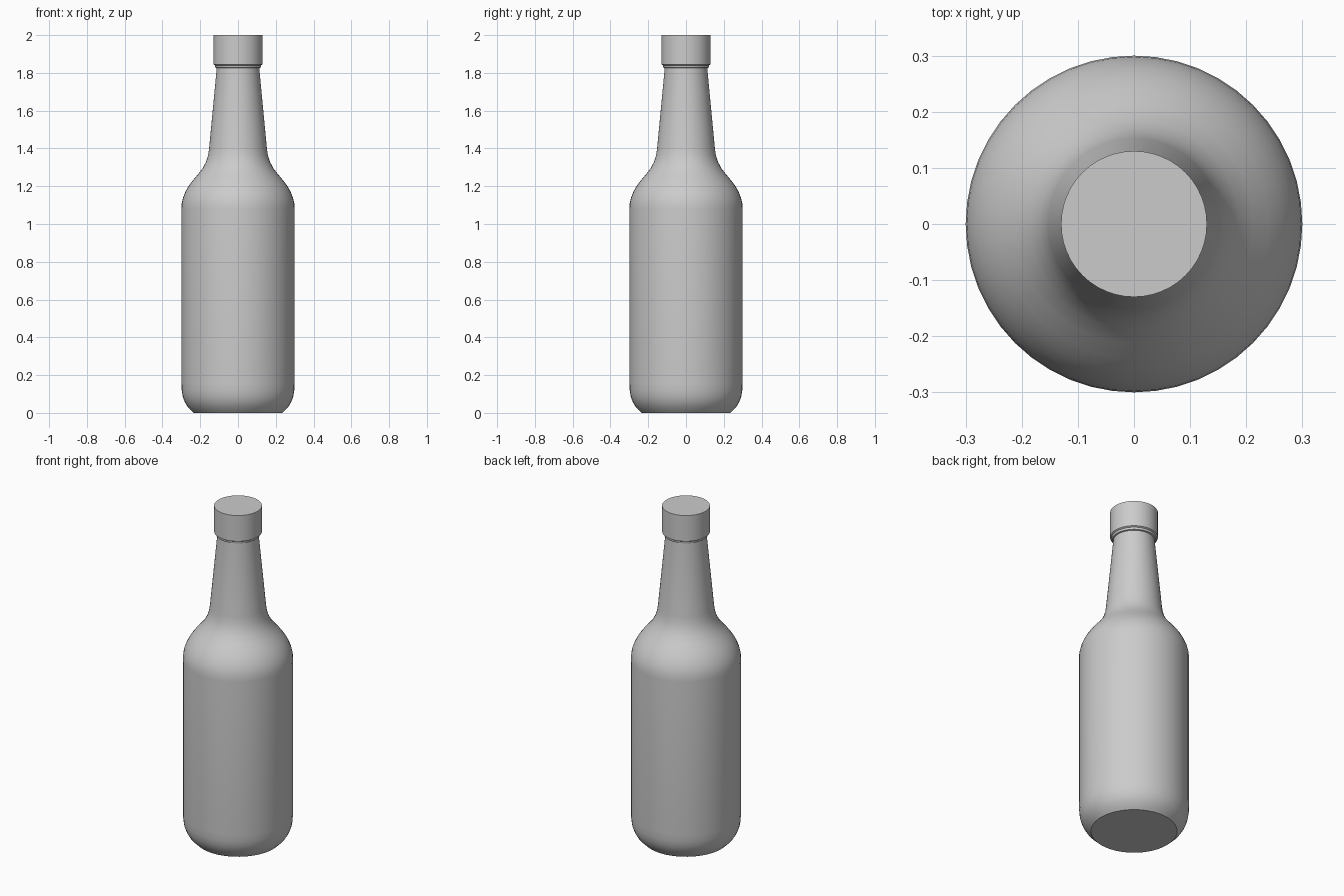
import bpy
import bmesh
import math

cube = bpy.data.objects.get("Cube")
if cube:
    bpy.data.objects.remove(cube, do_unlink=True)

SEGMENTS = 48

grey = bpy.data.materials.new("plain grey")
grey.use_nodes = True
colour = (0.6, 0.6, 0.6, 1)
grey.diffuse_color = colour
grey.node_tree.nodes["Principled BSDF"].inputs["Base Color"].default_value = colour


def lathe(name, profile):
    """Spin a (radius, height) profile about z and close both ends."""
    bm = bmesh.new()
    rings = []
    for radius, z in profile:
        ring = []
        for i in range(SEGMENTS):
            a = math.tau * i / SEGMENTS
            ring.append(bm.verts.new((radius * math.cos(a), radius * math.sin(a), z)))
        rings.append(ring)
    for low, high in zip(rings, rings[1:]):
        for i in range(SEGMENTS):
            j = (i + 1) % SEGMENTS
            bm.faces.new((low[i], low[j], high[j], high[i]))
    bm.faces.new(rings[0][::-1])
    bm.faces.new(rings[-1])
    mesh = bpy.data.meshes.new(name)
    bm.to_mesh(mesh)
    bm.free()
    obj = bpy.data.objects.new(name, mesh)
    bpy.context.collection.objects.link(obj)
    mesh.materials.append(grey)
    bpy.ops.object.select_all(action="DESELECT")
    obj.select_set(True)
    bpy.context.view_layer.objects.active = obj
    bpy.ops.object.shade_smooth_by_angle(angle=math.radians(30))
    return obj


# Glass body: flat base, rounded heel, straight wall, shoulder and tapering neck
lathe("bottle_body", [
    (0.235, 0), (0.245, 0.01), (0.265, 0.03), (0.282, 0.058), (0.293, 0.088),
    (0.298, 0.12), (0.3, 0.16), (0.3, 1.08), (0.298, 1.11), (0.291, 1.14),
    (0.279, 1.17), (0.262, 1.2), (0.24, 1.23), (0.213, 1.262), (0.187, 1.295),
    (0.169, 1.33), (0.158, 1.365), (0.153, 1.4), (0.113, 1.82), (0.112, 1.86),
])

# Cap: narrow collar below a straight-sided lid
lathe("bottle_cap", [
    (0.112, 1.825), (0.12, 1.828), (0.122, 1.84), (0.13, 1.845), (0.13, 2),
])
